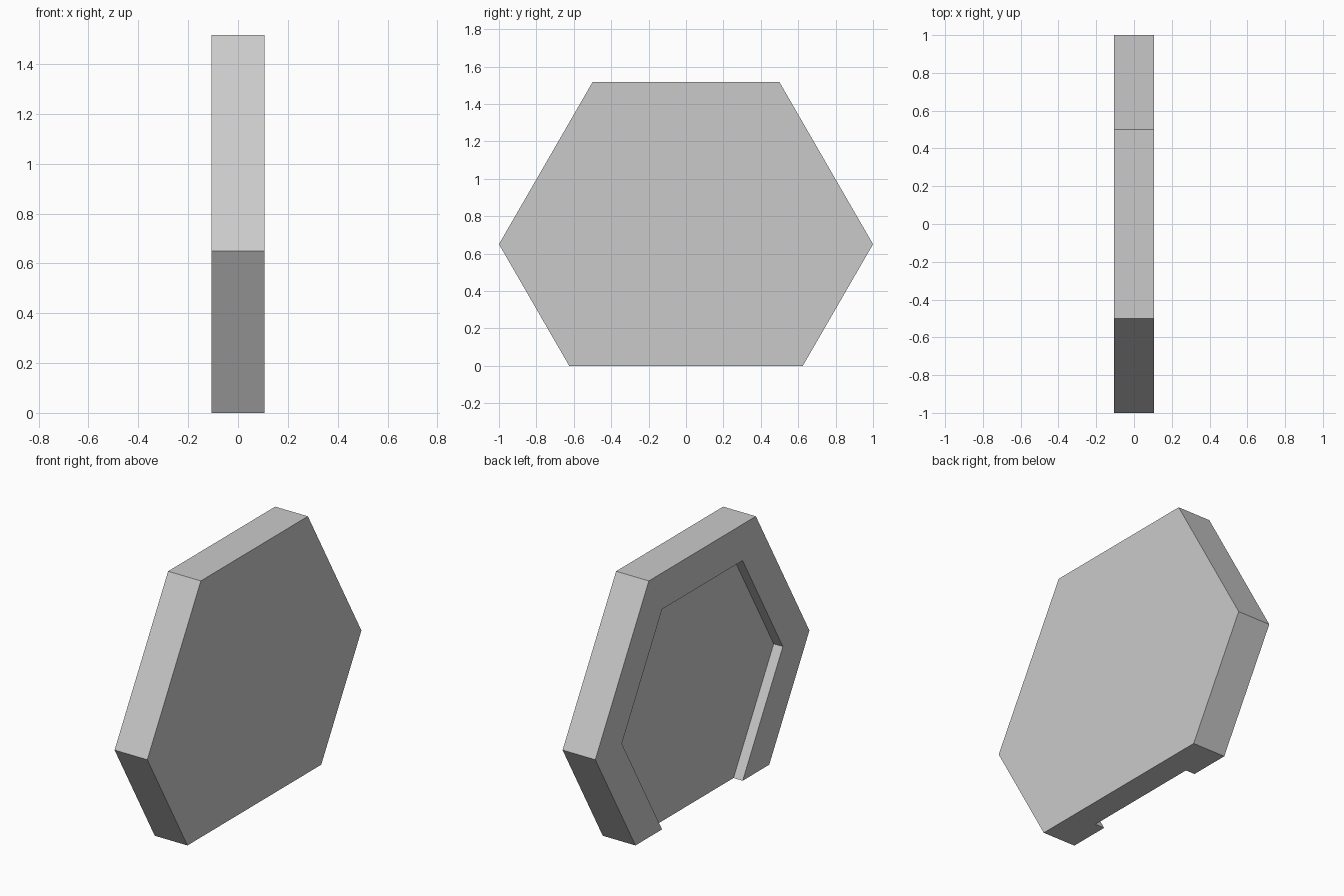
import bpy, bmesh
from math import sin, cos, pi
from mathutils import Vector

cube = bpy.data.objects.get("Cube")
if cube:
    bpy.data.objects.remove(cube)

HALF = 0.107      # half the plate thickness
DEPTH = 0.06      # recess depth
CENTRE_Z = 0.65   # height of the hexagon centre

grey = bpy.data.materials.new("light_grey")
grey.use_nodes = True
grey.diffuse_color = (0.59, 0.59, 0.59, 1)
grey.node_tree.nodes["Principled BSDF"].inputs["Base Color"].default_value = (0.59, 0.59, 0.59, 1)


def hex_prism(name, radius, x0, x1):
    """Hexagonal prism lying along x, cut flat at the ground."""
    bm = bmesh.new()
    ring = [bm.verts.new((x0, radius * cos(i * pi / 3), CENTRE_Z + radius * sin(i * pi / 3)))
            for i in range(6)]
    base = bm.faces.new(ring)
    grown = bmesh.ops.extrude_face_region(bm, geom=[base], use_keep_orig=True)
    top = [v for v in grown["geom"] if isinstance(v, bmesh.types.BMVert)]
    bmesh.ops.translate(bm, verts=top, vec=Vector((x1 - x0, 0, 0)))
    bmesh.ops.recalc_face_normals(bm, faces=bm.faces)
    mesh = bpy.data.meshes.new(name)
    bm.to_mesh(mesh)
    bm.free()
    mesh.materials.append(grey)
    obj = bpy.data.objects.new(name, mesh)
    bpy.context.collection.objects.link(obj)
    return obj


def trim_below_ground(obj):
    bm = bmesh.new()
    bm.from_mesh(obj.data)
    cut = bmesh.ops.bisect_plane(bm, geom=bm.verts[:] + bm.edges[:] + bm.faces[:],
                                 plane_co=(0, 0, 0), plane_no=(0, 0, 1), clear_inner=True)
    rim = [e for e in cut["geom_cut"] if isinstance(e, bmesh.types.BMEdge)]
    bmesh.ops.contextual_create(bm, geom=rim)
    bmesh.ops.recalc_face_normals(bm, faces=bm.faces)
    bm.to_mesh(obj.data)
    bm.free()


# Hexagonal plate with a flat foot
plate = hex_prism("hexagon_plate", 1.0, -HALF, HALF)
trim_below_ground(plate)

# Shallow recess on the right side, open at the foot
cutter = hex_prism("recess_cutter", 0.752, -HALF - 0.1, -HALF + DEPTH)
cutter.hide_render = True
cutter.hide_viewport = True
cutter.display_type = 'WIRE'
recess = plate.modifiers.new("recess", 'BOOLEAN')
recess.operation = 'DIFFERENCE'
recess.solver = 'EXACT'
recess.object = cutter
